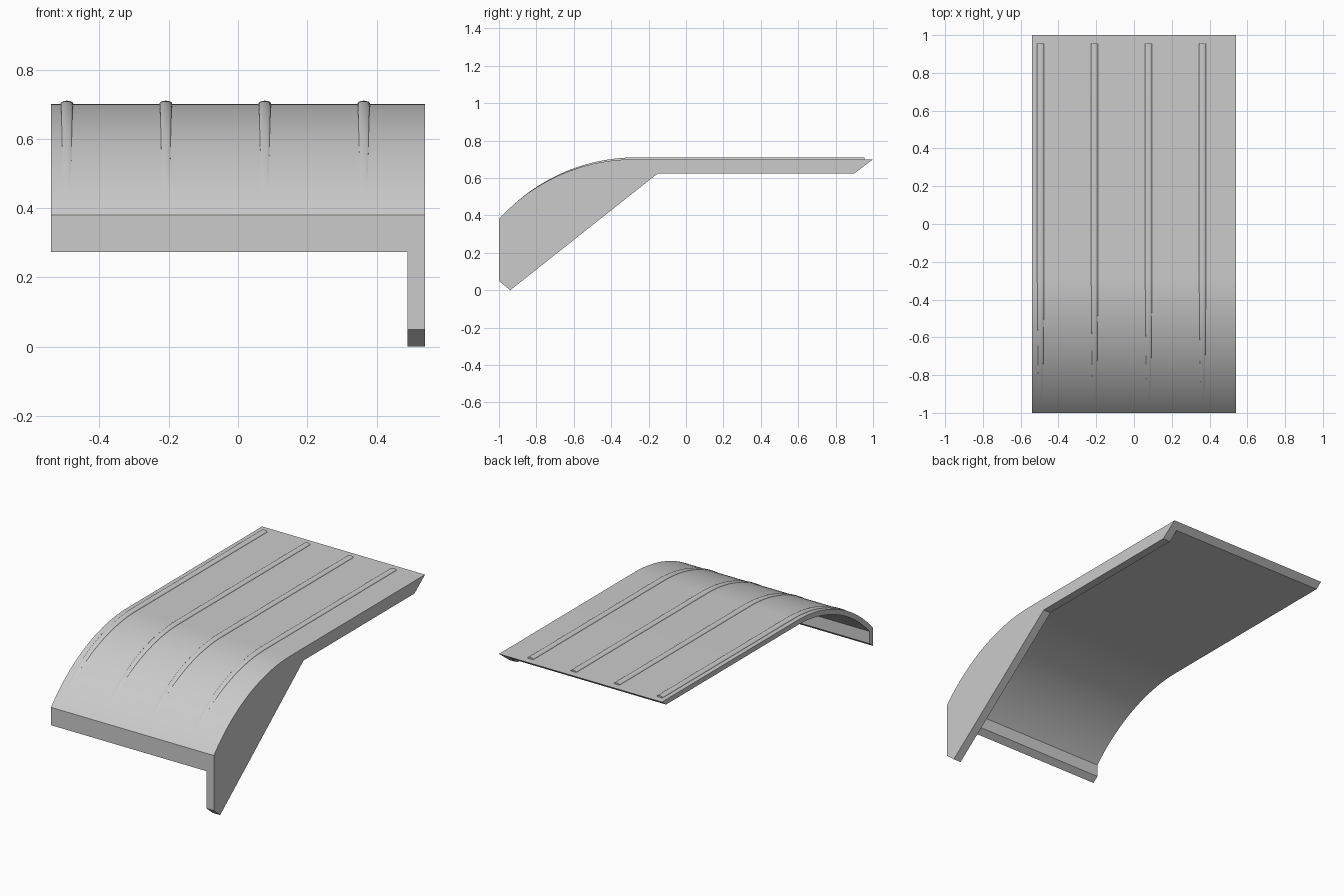
import bpy, bmesh, math

if "Cube" in bpy.data.objects:
    bpy.data.objects.remove(bpy.data.objects["Cube"])

# One plain grey for everything
grey = bpy.data.materials.new("light_grey")
grey.use_nodes = True
color = (0.6, 0.6, 0.6, 1)
grey.diffuse_color = color
grey.node_tree.nodes["Principled BSDF"].inputs["Base Color"].default_value = color

HALF = 0.54            # half width
SKIRT = 0.49           # inner face of the side skirt
TOP = 0.70             # height of the flat top
BEND = -0.28           # where the curve begins
RADIUS = 0.97
THICK = 0.03
STEPS = 28
END = math.asin((1 + BEND) / RADIUS)


def curve_point(angle, radius=RADIUS):
    """Point (y, z) on the front curve; angle zero is its crest."""
    return BEND - radius * math.sin(angle), TOP - RADIUS + radius * math.cos(angle)


def finish(bm, name, angle):
    bmesh.ops.recalc_face_normals(bm, faces=bm.faces)
    mesh = bpy.data.meshes.new(name)
    bm.to_mesh(mesh)
    bm.free()
    mesh.materials.append(grey)
    obj = bpy.data.objects.new(name, mesh)
    bpy.context.collection.objects.link(obj)
    bpy.ops.object.select_all(action="DESELECT")
    obj.select_set(True)
    bpy.context.view_layer.objects.active = obj
    bpy.ops.object.shade_smooth_by_angle(angle=math.radians(angle))
    return obj


def strip(bm, a, b):
    """Quads between two equally long rows of vertices."""
    for i in range(len(a) - 1):
        bm.faces.new((a[i], a[i + 1], b[i + 1], b[i]))


# Fender shell: curved sheet, front flange and one side skirt in a single skin
def build_fender():
    bm = bmesh.new()

    def row(x, profile):
        return [bm.verts.new((x, y, z)) for y, z in profile]

    outer = [curve_point(END * (1 - i / STEPS)) for i in range(STEPS + 1)] + [(1, TOP)]
    inner_r = RADIUS - THICK
    inner_end = math.asin((0.965 + BEND) / inner_r)
    under = [(-1, 0.273), (-0.965, 0.30)]
    under += [curve_point(inner_end * (1 - i / STEPS), inner_r) for i in range(STEPS + 1)]
    under += [(0.96, TOP - THICK)]
    lower = [(-1, 0.05), (-0.94, 0), (-0.15, 0.625), (0.9, 0.625)]

    out_a, out_b = row(-HALF, outer), row(HALF, outer)
    und_a, und_b = row(-HALF, under), row(SKIRT, under)
    low_a, low_b = row(SKIRT, lower), row(HALF, lower)
    strip(bm, out_a, out_b)
    strip(bm, und_a, und_b)
    strip(bm, low_a, low_b)
    # Side faces
    for upper, bottom in ((out_a, und_a), (out_b, low_b), (und_b, low_a)):
        bm.faces.new(upper + bottom[::-1])
    # Front and rear faces
    for i in (0, -1):
        bm.faces.new([r[i] for r in (out_a, out_b, low_b, low_a, und_b, und_a)])
    finish(bm, "fender_shell", 25)


# Raised ribs that sink into the sheet towards the front
def build_rib(x, name):
    bm = bmesh.new()
    stations = [(0.955, 0), (BEND, 0)]
    stations = [(0.955, TOP, 0, 0)]
    for i in range(STEPS + 1):
        t = i / STEPS
        stations.append((*curve_point(END * 0.97 * t), END * 0.97 * t, t))
    rows = []
    sides = 10
    for y, z, angle, t in stations:
        height = 0.010 * (1 - t)
        half = 0.019 - 0.008 * t
        ring = []
        for k in range(sides + 1):
            a = math.pi * k / sides
            lift = height * math.sin(a) - (0.003 if k in (0, sides) else 0.001 * t)
            ring.append(bm.verts.new((x + half * math.cos(a),
                                      y - lift * math.sin(angle),
                                      z + lift * math.cos(angle))))
        rows.append(ring)
    for a, b in zip(rows, rows[1:]):
        strip(bm, a, b)
        bm.faces.new((a[0], a[-1], b[-1], b[0]))
    bm.faces.new(rows[0])
    bm.faces.new(rows[-1])
    finish(bm, name, 50)


build_fender()
for n in range(4):
    build_rib(-0.494 + 0.2857 * n, f"rib_{n + 1}")
